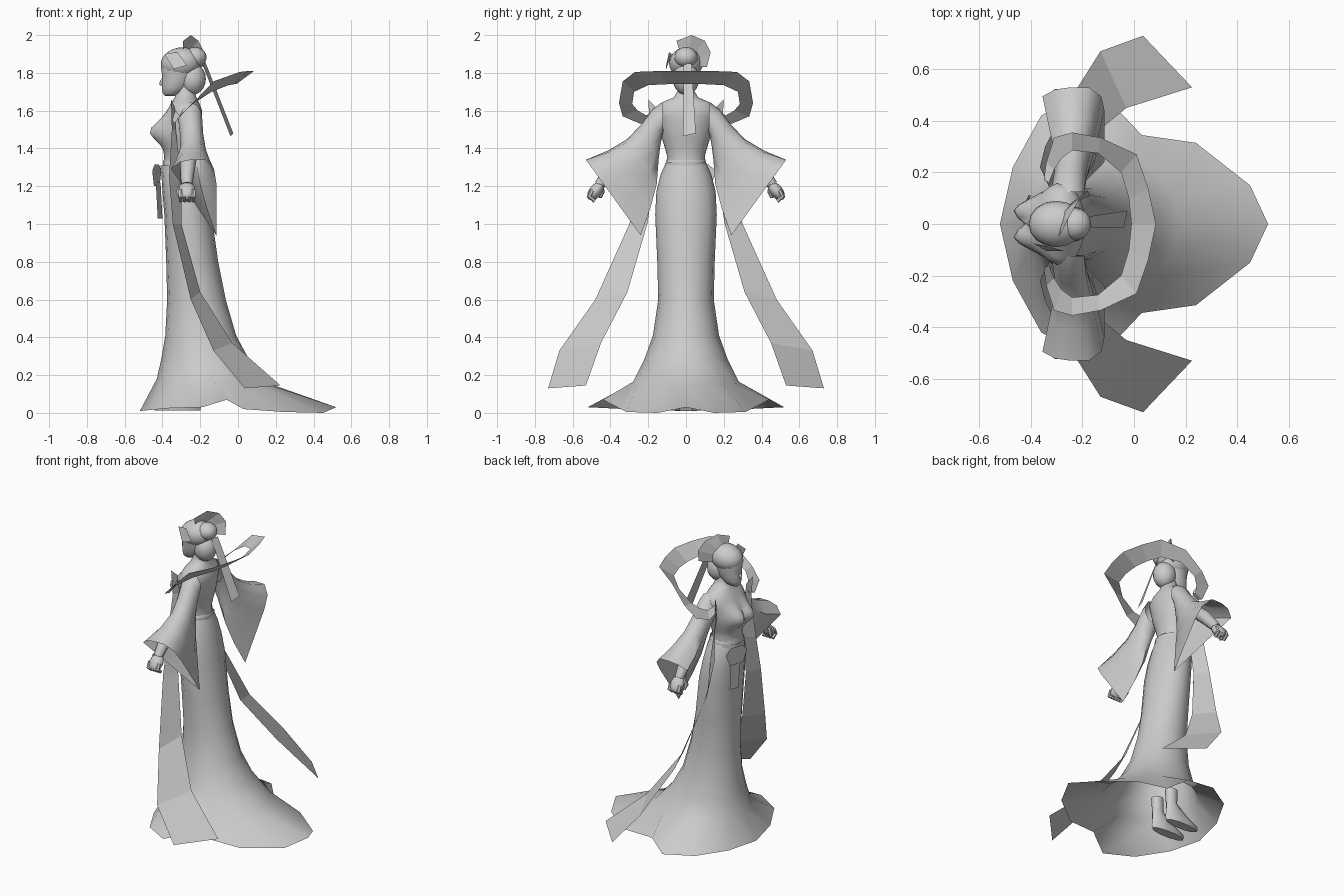
import bpy, math
from mathutils import Vector

mat = bpy.data.materials.new("plain grey")
mat.diffuse_color = (0.6, 0.6, 0.6, 1)


def finish(ob, smooth=True):
    ob.data.materials.append(mat)
    bpy.ops.object.select_all(action='DESELECT')
    ob.select_set(True)
    bpy.context.view_layer.objects.active = ob
    if smooth:
        bpy.ops.object.shade_smooth_by_angle(angle=math.radians(50))
    return ob


def mesh(name, verts, faces, smooth=True):
    me = bpy.data.meshes.new(name)
    me.from_pydata([tuple(v) for v in verts], [], faces)
    me.update()
    ob = bpy.data.objects.new(name, me)
    bpy.context.collection.objects.link(ob)
    return finish(ob, smooth)


def loft(name, rings, caps=False):
    n = len(rings[0])
    faces = [(r * n + i, r * n + (i + 1) % n, (r + 1) * n + (i + 1) % n, (r + 1) * n + i)
             for r in range(len(rings) - 1) for i in range(n)]
    if caps:
        last = (len(rings) - 1) * n
        faces += [tuple(reversed(range(n))), tuple(range(last, last + n))]
    return mesh(name, [p for r in rings for p in r], faces)


def ring(xf, xb, w, zf, zb=None, n=16, y=0):
    """Oval section running from its front xf to its back xb."""
    zb = zf if zb is None else zb
    out = []
    for i in range(n):
        a = 2 * math.pi * i / n
        t = (1 - math.cos(a)) / 2
        out.append((xf + (xb - xf) * t, y - w * math.sin(a), zf + (zb - zf) * t))
    return out


def strip(name, left, right):
    n = len(left)
    return mesh(name, left + right, [(i, i + 1, n + i + 1, n + i) for i in range(n - 1)], False)


def ball(name, loc, size, rot=(0, 0, 0), seg=16):
    bpy.ops.mesh.primitive_uv_sphere_add(segments=seg, ring_count=seg * 5 // 8, location=loc, rotation=rot)
    ob = bpy.context.object
    ob.name, ob.scale = name, size
    return finish(ob)


def tube(name, path, seg=8):
    """Capped tube through (x, y, z, radius) points."""
    pts = [Vector(p[:3]) for p in path]
    rings = []
    for i, p in enumerate(pts):
        d = pts[min(i + 1, len(pts) - 1)] - pts[max(i - 1, 0)]
        u = d.cross(Vector((1, 0, 0.01))).normalized()
        v = d.cross(u).normalized()
        rings.append([p + path[i][3] * (u * math.cos(a) + v * math.sin(a))
                      for a in (2 * math.pi * k / seg for k in range(seg))])
    return loft(name, rings, True)


# Skirt with flared hem and long train behind
hem = [(-.52, 0, .01), (-.47, .22, .015), (-.36, .42, .025), (-.19, .52, .03), (-.06, .44, .07),
       (.03, .345, .02), (.24, .315, .005), (.45, .15, 0), (.52, 0, .03)]
hem_ring = [(x, -y, z) for x, y, z in hem] + [(x, y, z) for x, y, z in hem[-2:0:-1]]
loft("skirt", [ring(-.395, -.21, .10, 1.34), ring(-.405, -.185, .135, 1.26), ring(-.40, -.165, .157, 1.17),
               ring(-.39, -.14, .163, 1.05), ring(-.38, -.105, .152, .8), ring(-.375, -.065, .147, .6),
               ring(-.385, -.01, .175, .41), ring(-.405, .06, .22, .29, .28),
               ring(-.43, .18, .28, .18, .15), hem_ring])

# Torso with rounded bust, neck and sash
levels = [(-.395, -.215, .105, 1.31), (-.39, -.22, .10, 1.36), (-.395, -.215, .108, 1.39),
          (-.40, -.21, .117, 1.42), (-.405, -.203, .126, 1.45), (-.405, -.197, .135, 1.48),
          (-.402, -.194, .141, 1.51), (-.398, -.19, .147, 1.54), (-.39, -.19, .155, 1.57),
          (-.375, -.19, .16, 1.6), (-.355, -.205, .135, 1.64), (-.335, -.22, .065, 1.67),
          (-.325, -.23, .046, 1.70), (-.335, -.23, .043, 1.76)]
torso = []
for xf, xb, w, z in levels:
    sec = []
    for x, y, zz in ring(xf, xb, w, z, n=32):
        if x < (xf + xb) / 2:
            x -= .072 * math.exp(-((abs(y) - .055) / .05) ** 2 - ((z - 1.49) / .062) ** 2)
        sec.append((x, y, zz))
    torso.append(sec)
loft("torso", torso, True)
loft("sash", [ring(-.41, -.20, .112, 1.27 + .02 * k, 1.29 + .02 * k) for k in range(3)])
mesh("sash_plate", [(-.43 + .3 * (y - .08), y, z) for y, z in
                    ((0, 1.28), (.04, 1.315), (.12, 1.315), (.16, 1.28), (.13, 1.20), (.03, 1.20))],
     [(0, 1, 2, 3, 4, 5)], False)
strip("sash_tail", [(-.435, .05, 1.22), (-.425, .05, 1.03)], [(-.41, .11, 1.22), (-.40, .11, 1.03)])

# Head and hair
loft("face", [ring(-.385, -.335, .018, 1.678), ring(-.398, -.30, .038, 1.692), ring(-.403, -.265, .054, 1.72),
              ring(-.402, -.245, .064, 1.755), ring(-.402, -.23, .070, 1.79), ring(-.408, -.22, .076, 1.83),
              ring(-.40, -.22, .074, 1.87)], True)
ball("nose", (-.402, 0, 1.752), (.012, .009, .022), (0, .4, 0), 8)
ball("hair_cap", (-.302, 0, 1.852), (.108, .09, .083), (0, -.15, 0))
ball("hair_bun", (-.228, 0, 1.882), (.062, .062, .055))
ball("hair_nape", (-.242, 0, 1.768), (.072, .07, .085))

# Curved hair comb, side leaf and trailing hair ribbon
strip("hair_comb", [(-.29, -.05, 1.97), (-.25, .03, 2.0), (-.21, .10, 1.97), (-.18, .13, 1.91), (-.17, .11, 1.83)],
      [(-.29, -.035, 1.92), (-.28, .01, 1.92), (-.27, .05, 1.91), (-.25, .07, 1.88), (-.25, .075, 1.83)])
strip("hair_leaf", [(-.39, -.075, 1.90), (-.34, -.105, 1.82)], [(-.32, -.09, 1.91), (-.27, -.105, 1.84)])
strip("hair_ribbon", [(-.19, -.012, 1.85), (-.04, -.015, 1.465)], [(-.17, .03, 1.85), (-.025, .052, 1.48)])

# Shawl arch behind the head
outer = [(.085, 0, 1.81), (.055, .14, 1.81), (.01, .27, 1.805), (-.13, .335, 1.755), (-.24, .355, 1.64),
         (-.31, .335, 1.57), (-.34, .24, 1.53), (-.35, .17, 1.56)]
inner = [(-.01, 0, 1.74), (-.02, .1, 1.74), (-.05, .2, 1.735), (-.14, .275, 1.70), (-.24, .285, 1.635),
         (-.28, .255, 1.60), (-.31, .21, 1.575), (-.33, .16, 1.60)]
flip = lambda pts: [(x, -y, z) for x, y, z in pts]
strip("shawl_arch", flip(outer[:0:-1]) + outer, flip(inner[:0:-1]) + inner)

# Sleeve sections: top (y, z), bottom (y, z), front x, back x
sleeve = [((.125, 1.645), (.12, 1.49), -.32, -.19), ((.175, 1.61), (.135, 1.42), -.318, -.185),
          ((.235, 1.53), (.145, 1.34), -.31, -.18), ((.31, 1.45), (.155, 1.21), -.31, -.165),
          ((.41, 1.39), (.19, 1.08), -.33, -.14), ((.53, 1.34), (.24, .94), -.355, -.115)]
# Cuff outline: share of the drop, share of the depth
cuff = [(0, .45), (.03, .2), (.12, 0), (.45, .38), (.75, .72), (1, 1), (.65, 1), (.3, 1), (.12, .95), (0, .75)]

for s, side in ((-1, "right"), (1, "left")):
    rings = []
    for k, (t, b, xf, xb) in enumerate(sleeve):
        f = (k / 5) ** 1.3
        sec = []
        for i, (cu, cx) in enumerate(cuff):
            a = 2 * math.pi * i / 10
            u = (1 - f) * (1 - math.cos(a)) / 2 + f * cu
            d = (1 - f) * (1 - math.sin(a)) / 2 + f * cx
            sec.append((xf + (xb - xf) * d, s * (t[0] + (b[0] - t[0]) * u), t[1] + (b[1] - t[1]) * u))
        rings.append(sec)
    loft(side + "_sleeve", rings)

    # Forearm, fist and thumb
    tube(side + "_forearm", [(-.25, s * .25, 1.42, .04), (-.265, s * .36, 1.32, .042),
                             (-.27, s * .43, 1.24, .034), (-.27, s * .46, 1.205, .028)])
    ball(side + "_hand", (-.27, s * .478, 1.175), (.046, .034, .058), (s * .7, 0, 0), 10)
    tube(side + "_thumb", [(-.30, s * .45, 1.21, .013), (-.315, s * .445, 1.17, .014),
                           (-.305, s * .455, 1.14, .009)], 6)
    for k in range(4):
        x = -.303 + .022 * k
        tube(side + "_finger", [(x, s * .495, 1.18, .013), (x, s * .512, 1.145, .013),
                                (x, s * .482, 1.122, .011)], 6)

    # Hanging end of the shawl
    a = [(-.355, .2, 1.66), (-.35, .19, 1.5), (-.365, .22, 1.25), (-.345, .30, 1.0), (-.25, .48, .6),
         (-.13, .67, .33), (.035, .73, .13)]
    b = [(-.335, .16, 1.62), (-.33, .145, 1.5), (-.30, .165, 1.25), (-.30, .205, 1.0), (-.2, .31, .64),
         (-.03, .45, .37), (.225, .53, .145)]
    strip(side + "_shawl_end", [(x, s * y, z) for x, y, z in a], [(x, s * y, z) for x, y, z in b])

    # Shoe and ankle
    y = s * .065
    loft(side + "_shoe", [ring(-.44, -.2, .033, .012, n=10, y=y), ring(-.45, -.195, .04, .035, n=10, y=y),
                          ring(-.36, -.2, .034, .08, n=10, y=y), ring(-.28, -.205, .03, .14, n=10, y=y),
                          ring(-.28, -.2, .035, .23, n=10, y=y)], True)
